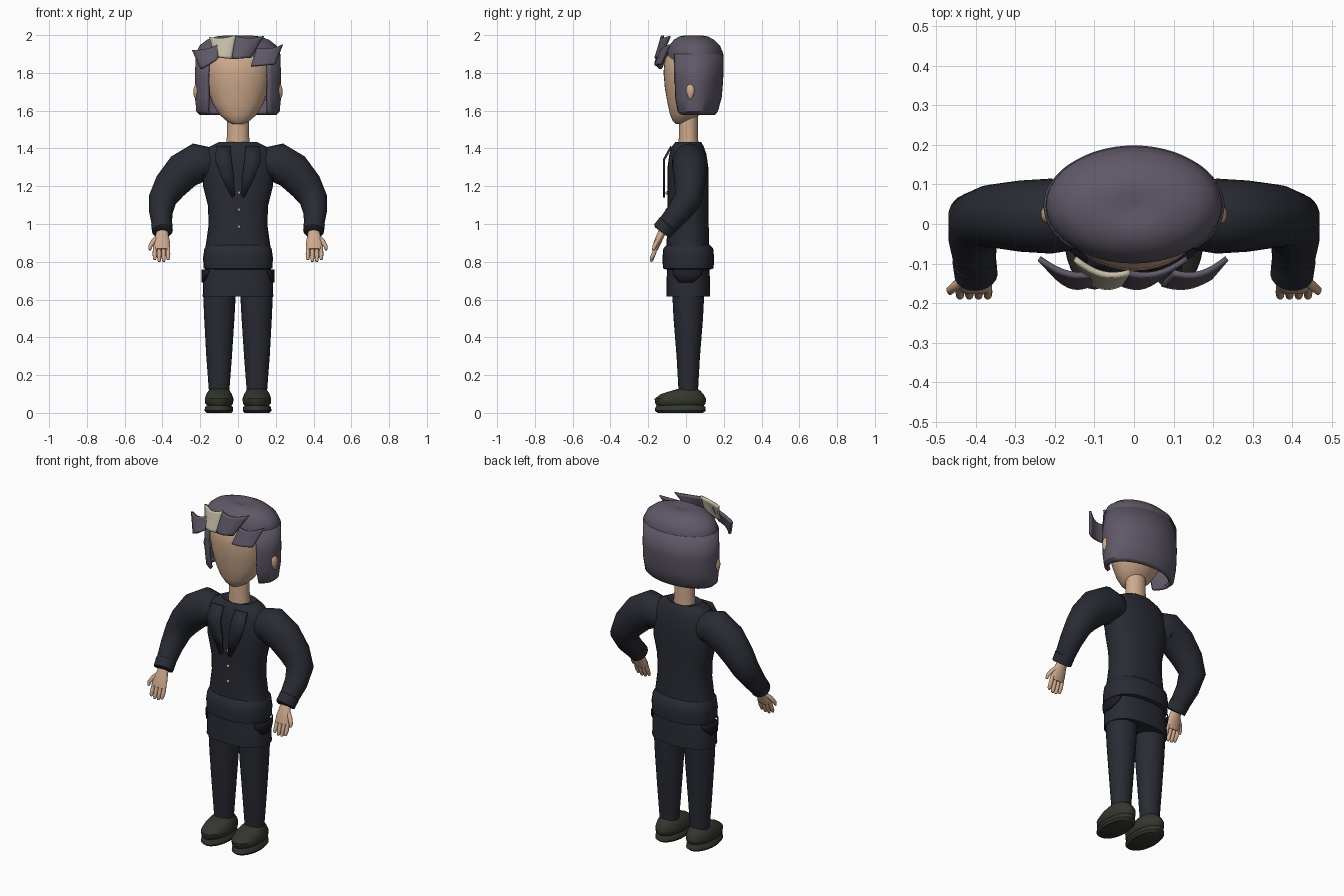
import bpy, bmesh, math
from mathutils import Vector

cube = bpy.data.objects.get("Cube")
if cube:
    bpy.data.objects.remove(cube, do_unlink=True)


def material(name, r, g, b):
    m = bpy.data.materials.new(name)
    m.use_nodes = True
    m.diffuse_color = (r, g, b, 1)
    bsdf = m.node_tree.nodes["Principled BSDF"]
    bsdf.inputs["Base Color"].default_value = (r, g, b, 1)
    bsdf.inputs["Roughness"].default_value = 0.8
    return m


SUIT = material("dark navy cloth", .022, .024, .033)
DARK = material("black cloth", .011, .011, .016)
SKIN = material("skin", .62, .40, .27)
HAIR = material("grey violet hair", .115, .098, .135)
CREAM = material("cream hair", .56, .50, .38)
SHOE = material("olive black leather", .034, .038, .028)
GOLD = material("brass", .50, .36, .18)


def finish(name, bm, mat, mirror=False, thick=0, angle=40):
    bmesh.ops.recalc_face_normals(bm, faces=bm.faces)
    me = bpy.data.meshes.new(name)
    bm.to_mesh(me)
    bm.free()
    me.materials.append(mat)
    ob = bpy.data.objects.new(name, me)
    bpy.context.collection.objects.link(ob)
    bpy.ops.object.select_all(action='DESELECT')
    ob.select_set(True)
    bpy.context.view_layer.objects.active = ob
    bpy.ops.object.shade_smooth_by_angle(angle=math.radians(angle))
    if thick:
        sol = ob.modifiers.new("thickness", 'SOLIDIFY')
        sol.thickness = thick
        sol.offset = 0
    if mirror:
        ob.modifiers.new("mirror", 'MIRROR')
    return ob


def skin_rings(rings, closed=True, caps=True):
    bm = bmesh.new()
    rows = [[bm.verts.new(p) for p in ring] for ring in rings]
    n = len(rows[0])
    for a, b in zip(rows, rows[1:]):
        for i in range(n if closed else n - 1):
            j = (i + 1) % n
            bm.faces.new((a[i], a[j], b[j], b[i]))
    if closed and caps:
        bm.faces.new(rows[0])
        bm.faces.new(rows[-1])
    return bm


def signed_pow(v, e):
    return math.copysign(abs(v) ** e, v)


def ring_point(a, z, cx, cy, rx, ry, power):
    e = 2 / power
    return Vector((cx + rx * signed_pow(math.sin(a), e), cy - ry * signed_pow(math.cos(a), e), z))


def loft(name, sections, mat, seg=28, power=2, **kw):
    """Stack of closed rings: z, centre x, centre y, radius x, radius y."""
    rings = [[ring_point(math.tau * i / seg, *s, power) for i in range(seg)] for s in sections]
    return finish(name, skin_rings(rings), mat, **kw)


def sheet(name, sections, mat, seg=28, power=2, **kw):
    """Open wrap: ring values followed by start and end angle, 0 at the front."""
    rings = [[ring_point(math.radians(s[5] + (s[6] - s[5]) * i / seg), *s[:5], power)
              for i in range(seg + 1)] for s in sections]
    return finish(name, skin_rings(rings, closed=False), mat, **kw)


def tube(name, path, mat, seg=20, **kw):
    """Ellipse swept along a path: x, y, z, radius across, radius front to back."""
    pts = [Vector(p[:3]) for p in path]
    rings = []
    for k, p in enumerate(path):
        t = (pts[min(k + 1, len(pts) - 1)] - pts[max(k - 1, 0)]).normalized()
        u = t.cross(Vector((0, 1, 0))).normalized()
        v = t.cross(u)
        angs = [math.tau * i / seg for i in range(seg)]
        rings.append([pts[k] + u * p[3] * math.cos(a) + v * p[4] * math.sin(a) for a in angs])
    return finish(name, skin_rings(rings), mat, **kw)


# Jacket, hem and skirt
loft("jacket", [(.84, 0, .01, .178, .112), (.92, 0, .01, .166, .112), (1.0, 0, .01, .155, .110),
                (1.1, 0, .01, .16, .108), (1.2, 0, .01, .185, .108), (1.3, 0, .01, .19, .108),
                (1.37, 0, .01, .182, .098), (1.41, 0, .01, .15, .084), (1.435, 0, .012, .10, .068),
                (1.425, 0, .012, .07, .055)], SUIT, power=2.3)
loft("jacket_hem", [(.76, 0, .012, .165, .12), (.765, 0, .012, .182, .134), (.82, 0, .012, .185, .137),
                    (.87, 0, .012, .178, .132), (.892, 0, .012, .16, .11)], SUIT, power=2.4)
loft("skirt", [(.615, 0, .012, .187, .116), (.70, 0, .012, .184, .115), (.80, 0, .012, .17, .11)],
     SUIT, power=2.5)
sheet("pocket_flap", [(.758, 0, .012, .189, .12, 50, 126), (.73, 0, .012, .190, .12, 54, 120),
                      (.69, 0, .012, .190, .12, 72, 98)], DARK, seg=10, power=2.5,
      mirror=True, thick=.006)


# Lapels follow the chest
def chest_y(z):
    return -.072 - .045 * min(1, max(0, (1.42 - z) / .08))


bm = bmesh.new()
inner = [(.04, 1.41), (.035, 1.34), (.022, 1.25), (.018, 1.15)]
outer = [(.115, 1.41), (.122, 1.34), (.09, 1.25), (.032, 1.14)]
rows = [[bm.verts.new((x, chest_y(z), z)) for x, z in edge] for edge in (inner, outer)]
for i in range(len(inner) - 1):
    bm.faces.new((rows[0][i], rows[1][i], rows[1][i + 1], rows[0][i + 1]))
finish("lapel", bm, SUIT, mirror=True, thick=.012)

# Buttons
for i, z in enumerate((1.165, 1.075, .985)):
    bm = bmesh.new()
    bmesh.ops.create_uvsphere(bm, u_segments=12, v_segments=8, radius=.009)
    bmesh.ops.translate(bm, verts=bm.verts, vec=(.005, -.1, z))
    finish(f"button_{i + 1}", bm, GOLD)

# Legs and shoes
loft("trouser_leg", [(.09, .1, .012, .052, .05), (.30, .1, .012, .068, .062),
                     (.50, .099, .012, .08, .078), (.66, .098, .012, .088, .086)], SUIT, mirror=True)
loft("shoe_sole", [(0, .101, -.03, .066, .12), (.012, .101, -.03, .076, .135),
                   (.03, .101, -.03, .074, .132), (.045, .101, -.03, .06, .12)], SHOE, mirror=True)
loft("shoe_upper", [(.035, .1, -.03, .06, .12), (.05, .1, -.03, .074, .134), (.075, .1, -.03, .076, .136),
                    (.1, .1, -.02, .067, .112), (.118, .1, 0, .056, .075), (.128, .1, .01, .045, .05)],
     SHOE, mirror=True)

# Arms, cuffs and hands
tube("sleeve", [(.13, .02, 1.29, .07, .07), (.165, .02, 1.315, .095, .088), (.21, .02, 1.325, .105, .095),
                (.29, .02, 1.28, .10, .09), (.36, .02, 1.20, .088, .08), (.40, .01, 1.13, .074, .074),
                (.408, -.04, 1.06, .062, .064), (.402, -.115, .975, .05, .052)],
     SUIT, mirror=True, angle=60)
tube("cuff", [(.404, -.092, 1.003, .045, .045), (.404, -.095, 1.0, .056, .056),
              (.40, -.128, .962, .055, .054), (.40, -.131, .958, .042, .042)], SUIT, mirror=True)
tube("palm", [(.40, -.12, .97, .028, .022), (.402, -.137, .935, .036, .02),
              (.404, -.152, .90, .045, .02), (.404, -.164, .865, .045, .015)], SKIN, seg=14, mirror=True)
for i in range(4):
    x = .37 + i * .0235
    end = .80 + (.01 if i in (0, 3) else 0)
    tube(f"finger_{i + 1}", [(x, -.158, .88, .010, .011), (x, -.172, .84, .0115, .012),
                             (x, -.182, end + .01, .010, .010), (x, -.185, end, .006, .006)],
         SKIN, seg=10, mirror=True)
tube("thumb", [(.43, -.14, .925, .013, .012), (.45, -.155, .905, .013, .012),
               (.465, -.168, .88, .011, .011), (.466, -.174, .862, .006, .006)],
     SKIN, seg=10, mirror=True)

# Neck, head and ears
loft("neck", [(1.40, 0, .013, .064, .054), (1.48, 0, .013, .058, .05), (1.6, 0, .013, .058, .05)], SKIN)
loft("head", [(1.53, 0, -.03, .03, .025), (1.545, 0, -.022, .06, .048), (1.58, 0, -.005, .1, .08),
              (1.64, 0, .01, .135, .108), (1.72, 0, .018, .162, .13), (1.80, 0, .02, .176, .139),
              (1.87, 0, .022, .175, .135), (1.93, 0, .03, .15, .11)], SKIN, seg=36)
bm = bmesh.new()
bmesh.ops.create_uvsphere(bm, u_segments=14, v_segments=10, radius=1)
for v in bm.verts:
    v.co = Vector((.215 + v.co.x * .022, .025 + v.co.y * .024 * (1 + .3 * v.co.z), 1.70 + v.co.z * .045))
finish("ear", bm, SKIN, mirror=True)

# Hair: crown with a shallow dimple, and bob open at the face
loft("hair_crown", [(1.875, 0, .048, .205, .13), (1.87, 0, .048, .221, .147), (1.905, 0, .048, .222, .148),
                    (1.945, 0, .046, .203, .134), (1.975, 0, .042, .165, .107), (1.993, 0, .04, .115, .075),
                    (1.999, 0, .04, .06, .04), (1.99, 0, .04, .01, .01)], HAIR, seg=40, angle=60)
sheet("hair_bob", [(1.585, 0, .04, .195, .105, 52, 308), (1.60, 0, .042, .212, .118, 48, 312),
                   (1.67, 0, .045, .218, .134, 45, 315), (1.76, 0, .046, .219, .141, 46, 314),
                   (1.90, 0, .047, .214, .142, 44, 316)], HAIR, seg=40, thick=.02)


# Curved fringe tufts, from four corners each
def tuft(name, corners, side, mat, n=8):
    tl, tr, br, bl = [Vector(c) for c in corners]
    rows = []
    for j in range(n + 1):
        t = j / n
        row = []
        for i in range(n + 1):
            s = i / n
            p = tl.lerp(tr, s).lerp(bl.lerp(br, s), t)
            tip = s if side > 0 else 1 - s
            depth = -.122 - .03 * t + .035 * tip ** 2 * (1 - .5 * t) - .012 * math.sin(math.pi * s)
            sag = -.012 * math.sin(math.pi * s) * (1 - t)
            row.append((p.x, depth, p.y + sag))
        rows.append(row)
    finish(name, skin_rings(rows, closed=False), mat, thick=.014)


tuft("tuft_right", [(-.24, 1.92), (-.09, 1.955), (-.11, 1.87), (-.195, 1.82)], -1, HAIR)
tuft("tuft_cream", [(-.15, 1.99), (-.01, 2.0), (-.035, 1.875), (-.12, 1.885)], -1, CREAM)
tuft("tuft_middle", [(-.02, 1.995), (.135, 1.995), (.065, 1.88), (-.03, 1.875)], 1, HAIR)
tuft("tuft_left", [(.10, 1.93), (.235, 1.95), (.195, 1.845), (.07, 1.835)], 1, HAIR)
